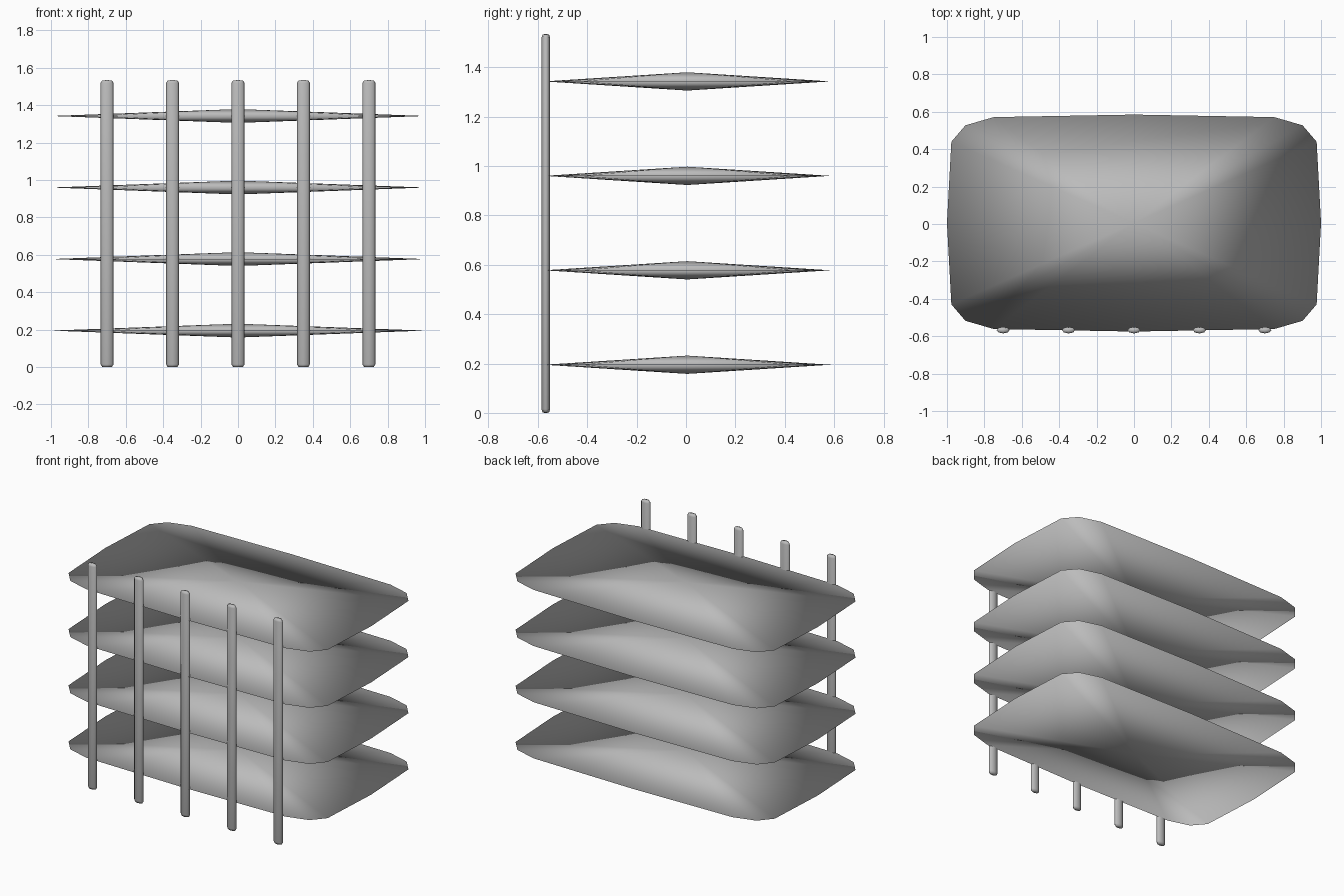
import bpy, math
from math import cos, sin, pi

if "Cube" in bpy.data.objects:
    bpy.data.objects.remove(bpy.data.objects["Cube"])

grey = bpy.data.materials.new("neutral_grey")
grey.diffuse_color = (0.5, 0.5, 0.5, 1)
grey.use_nodes = True
grey.node_tree.nodes["Principled BSDF"].inputs["Base Color"].default_value = grey.diffuse_color


def power(v, e):
    return math.copysign(abs(v) ** e, v) if abs(v) > 1e-6 else 0.0


def lathe(name, sides, half_x, half_y, exponent, rings, bottom, top, location):
    """Loft a superellipse through (scale, z) rings and close both ends at a point."""
    verts, faces = [], []
    for scale, z in rings:
        for i in range(sides):
            a = 2 * pi * i / sides
            verts.append((half_x * scale * power(cos(a), exponent),
                          half_y * scale * power(sin(a), exponent), z))
    low, high = len(verts), len(verts) + 1
    verts += [(0, 0, bottom), (0, 0, top)]
    last = (len(rings) - 1) * sides
    for i in range(sides):
        j = (i + 1) % sides
        faces.append((low, j, i))
        faces.append((high, last + i, last + j))
        for r in range(len(rings) - 1):
            k = r * sides
            faces.append((k + i, k + j, k + sides + j, k + sides + i))
    mesh = bpy.data.meshes.new(name)
    mesh.from_pydata(verts, [], faces)
    mesh.materials.append(grey)
    mesh.shade_smooth()
    obj = bpy.data.objects.new(name, mesh)
    obj.location = location
    bpy.context.collection.objects.link(obj)
    return obj


# Four thin lens-shaped shelves with a rounded rectangular rim
for n in range(4):
    lathe(f"shelf_{n + 1}", 16, 1.0, 0.58, 0.3, [(1, 0)], -0.037, 0.037,
          (0, 0.005, 0.195 + 0.3825 * n))

# Five flat upright bars along the front, with softened ends
half = 0.767
for n in range(5):
    lathe(f"upright_bar_{n + 1}", 8, 0.035, 0.0175, 1.0,
          [(0.75, -half + 0.001), (1, -half + 0.015), (1, half - 0.015), (0.75, half - 0.001)],
          -half, half, (-0.7 + 0.35 * n, -0.5675, half))
